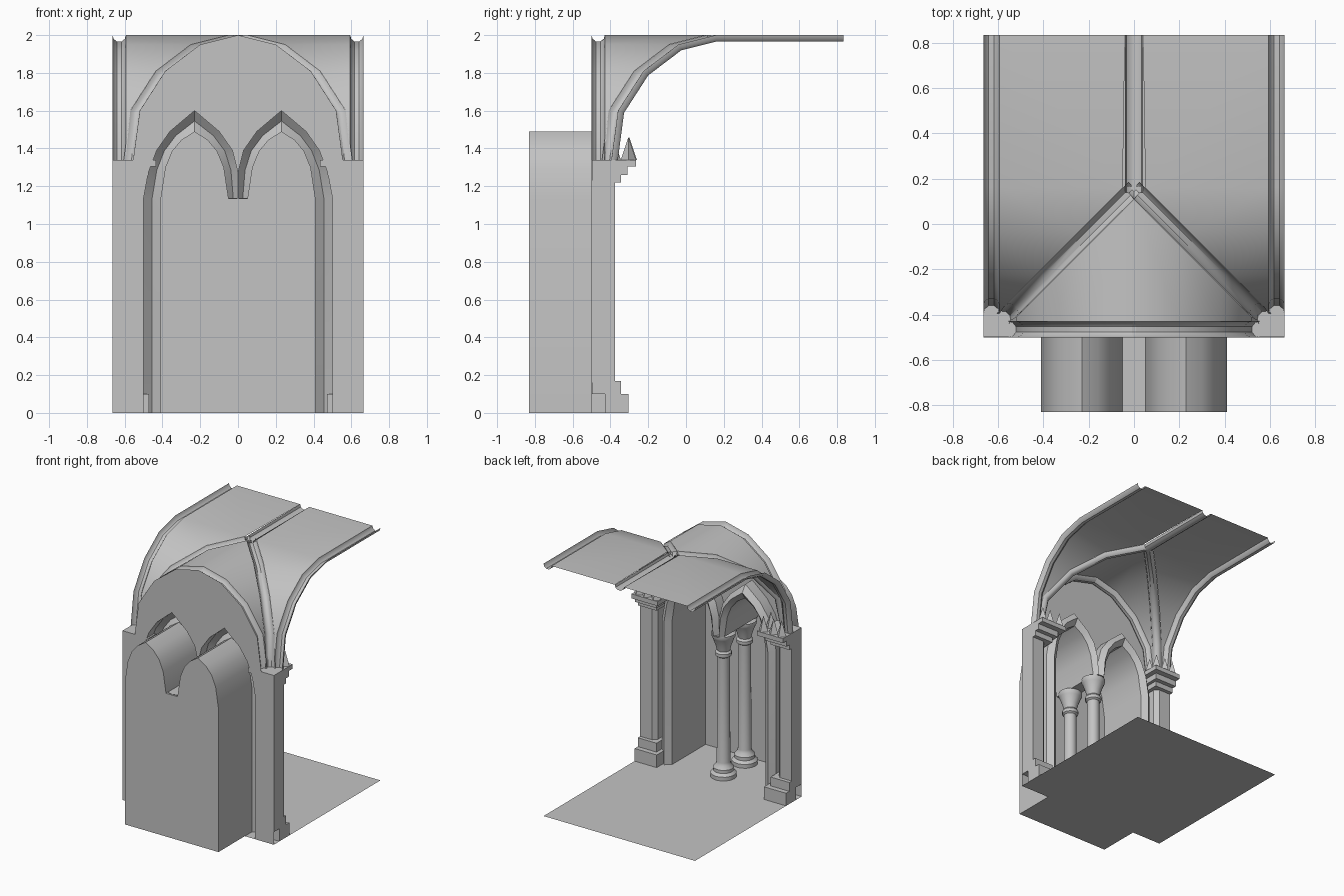
import bpy, bmesh
from math import radians, cos, sin, pi
from mathutils import Vector

cube = bpy.data.objects.get("Cube")
if cube:
    bpy.data.objects.remove(cube, do_unlink=True)

stone = bpy.data.materials.new("grey_stone")
stone.use_nodes = True
GREY = (0.55, 0.55, 0.55, 1)
stone.diffuse_color = GREY
stone.node_tree.nodes["Principled BSDF"].inputs["Base Color"].default_value = GREY


def finish(name, bm, mirror=True):
    bmesh.ops.remove_doubles(bm, verts=bm.verts, dist=0.0005)
    bmesh.ops.recalc_face_normals(bm, faces=bm.faces)
    me = bpy.data.meshes.new(name)
    bm.to_mesh(me)
    bm.free()
    me.materials.append(stone)
    ob = bpy.data.objects.new(name, me)
    bpy.context.collection.objects.link(ob)
    bpy.ops.object.select_all(action='DESELECT')
    ob.select_set(True)
    bpy.context.view_layer.objects.active = ob
    bpy.ops.object.shade_smooth_by_angle(angle=radians(38))
    if mirror:
        ob.modifiers.new("Mirror", 'MIRROR')
    return ob


def loft(name, rows, mirror=True):
    bm = bmesh.new()
    grid = [[bm.verts.new(p) for p in row] for row in rows]
    for a, b in zip(grid, grid[1:]):
        for i in range(len(a) - 1):
            bm.faces.new((a[i], a[i + 1], b[i + 1], b[i]))
    return finish(name, bm, mirror)


def plate(name, points):
    bm = bmesh.new()
    bm.faces.new([bm.verts.new(p) for p in points])
    return finish(name, bm)


# Open channel rib swept along a path that climbs from springing to crown
SECTION = [(-1, 0), (-.85, .02), (-.35, .034), (.35, .034), (.85, .02), (1, 0)]


def rib(name, path, side, half=0.035, section=SECTION, mirror=True):
    path = [Vector(p) for p in path]
    side = Vector(side).normalized()
    tangents = [(path[min(i + 1, len(path) - 1)] - path[max(i - 1, 0)]).normalized()
                for i in range(len(path))]
    sign = -1 if tangents[-1].cross(side).z > 0 else 1
    rows = [[p + side * u * half + t.cross(side).normalized() * sign * d for u, d in section]
            for p, t in zip(path, tangents)]
    return loft(name, rows, mirror)


def box(bm, x0, x1, y0, y1, z0, z1):
    vs = bmesh.ops.create_cube(bm, size=1)["verts"]
    for v in vs:
        v.co = Vector(((x0 + x1) / 2 + v.co.x * (x1 - x0),
                       (y0 + y1) / 2 + v.co.y * (y1 - y0),
                       (z0 + z1) / 2 + v.co.z * (z1 - z0)))


EDGE, FRONT, WALL, BACK = 0.664, -0.83, -0.5, 0.835
WALL_TOP = 1.34

# Floor with the niche bay
plate("floor", [(0, FRONT, 0), (.41, FRONT, 0), (.41, WALL, 0), (EDGE, WALL, 0),
                (EDGE, BACK, 0), (0, BACK, 0)])

# Pointed arch outlines, from the centre line outwards
CENTRE = 0.23


def arch(half):
    pts = [(max(CENTRE - dx, 0), z) for dx, z in half]
    pts += [(CENTRE + dx, z) for dx, z in reversed(half[:-1])]
    return [(0, 1.135)] + pts + [(CENTRE + half[0][0], 0)]


inner = arch([(.18, 1.135), (.155, 1.3), (.12, 1.385), (.07, 1.445), (0, 1.49)])
outer = arch([(.27, 1.135), (.245, 1.27), (.2, 1.39), (.13, 1.49), (0, 1.6)])
middle = [((a + c) / 2, (b + d) / 2) for (a, b), (c, d) in zip(inner, outer)]


def at(profile, y):
    return [(x, y, z) for x, z in profile]


# Niche: twin arched tunnel closed by a flat window panel
loft("niche_vault", [at(inner, FRONT), at(inner, WALL)])
plate("window_panel", at(inner, FRONT) + [(0, FRONT, 0)])
loft("arch_moulding", [at(inner, WALL), at(inner, -.41), at(middle, -.375),
                       at(outer, -.415), at(outer, WALL)])

# Vault curve: half width of the front cell at each height
CURVE = [(.555, WALL_TOP), (.52, 1.6), (.385, 1.81), (.2, 1.95), (0, 2.0)]

# Wall with rounded top and arched opening
plate("wall", [(x, WALL, z) for x, z in reversed(CURVE)]
      + [(EDGE, WALL, WALL_TOP), (EDGE, WALL, 0)]
      + at(reversed(outer[2:]), WALL))

# Vault cells
side_curve = [(.16 - f, z) for f, z in CURVE] + [(BACK, 2.0)]
loft("front_cell", [[(f, -.43, z), (f, max(.11 - f, -.43), z)] for f, z in CURVE])
starts = [max(f + .05, .04) for f, z in CURVE] + [.04]
loft("side_cell", [[(x, y, z), (.594, y, z)] for x, (y, z) in zip(starts, side_curve)])

# Ribs
rib("edge_rib", [(EDGE - .035, y, z) for y, z in side_curve], (1, 0, 0))
rib("wall_rib", [(f, -.465, z) for f, z in CURVE], (0, 1, 0))
rib("diagonal_rib", [(f + .025, .135 - f, z) for f, z in CURVE] + [(0, .16, 2.0)], (1, 1, 0))
rib("ridge_rib", [(0, .14, 2.0), (0, BACK, 2.0)], (1, 0, 0), half=.04, mirror=False)

# Corner piers: chamfered shaft, stepped base and stepped capital
shaft = [(EDGE, WALL), (EDGE, -.375), (.56, -.375), (.53, -.405), (.53, WALL)]
loft("pier_shaft", [[(x, y, z) for x, y in shaft] for z in (.16, 1.23)])

bm = bmesh.new()
box(bm, .47, EDGE, -.43, -.305, 0, .1)
box(bm, .5, EDGE, WALL + .002, -.345, .1, .17)
finish("pier_base", bm)

bm = bmesh.new()
for x, y, z0, z1 in [(.5, -.345, 1.22, 1.26), (.475, -.31, 1.26, 1.305), (.435, -.265, 1.305, WALL_TOP)]:
    box(bm, x, EDGE, WALL + .002, y, z0, z1)
finish("pier_capital", bm)

# Pointed leaves at the foot of the ribs
bm = bmesh.new()
for x, y in [(.47, -.3), (.555, -.305), (.625, -.305), (.475, -.385)]:
    cone = bmesh.ops.create_cone(bm, cap_ends=True, segments=4, radius1=.04, radius2=0, depth=.12)
    bmesh.ops.translate(bm, verts=cone["verts"], vec=(x, y, WALL_TOP + .06))
finish("rib_leaves", bm)

# Central columns, one behind the other
LATHE = [(.095, 0), (.095, .03), (.075, .05), (.075, .075), (.055, .1), (.05, .12),
         (.046, .95), (.06, .96), (.06, .985), (.048, 1.0), (.058, 1.04),
         (.08, 1.1), (.088, 1.115), (.088, 1.138), (0, 1.138)]
SIDES = 16
for name, y in [("inner_column", -.47), ("outer_column", -.735)]:
    loft(name, [[(r * cos(2 * pi * i / SIDES), y + r * sin(2 * pi * i / SIDES), z)
                 for i in range(SIDES + 1)] for r, z in LATHE[:-1]], mirror=False)
